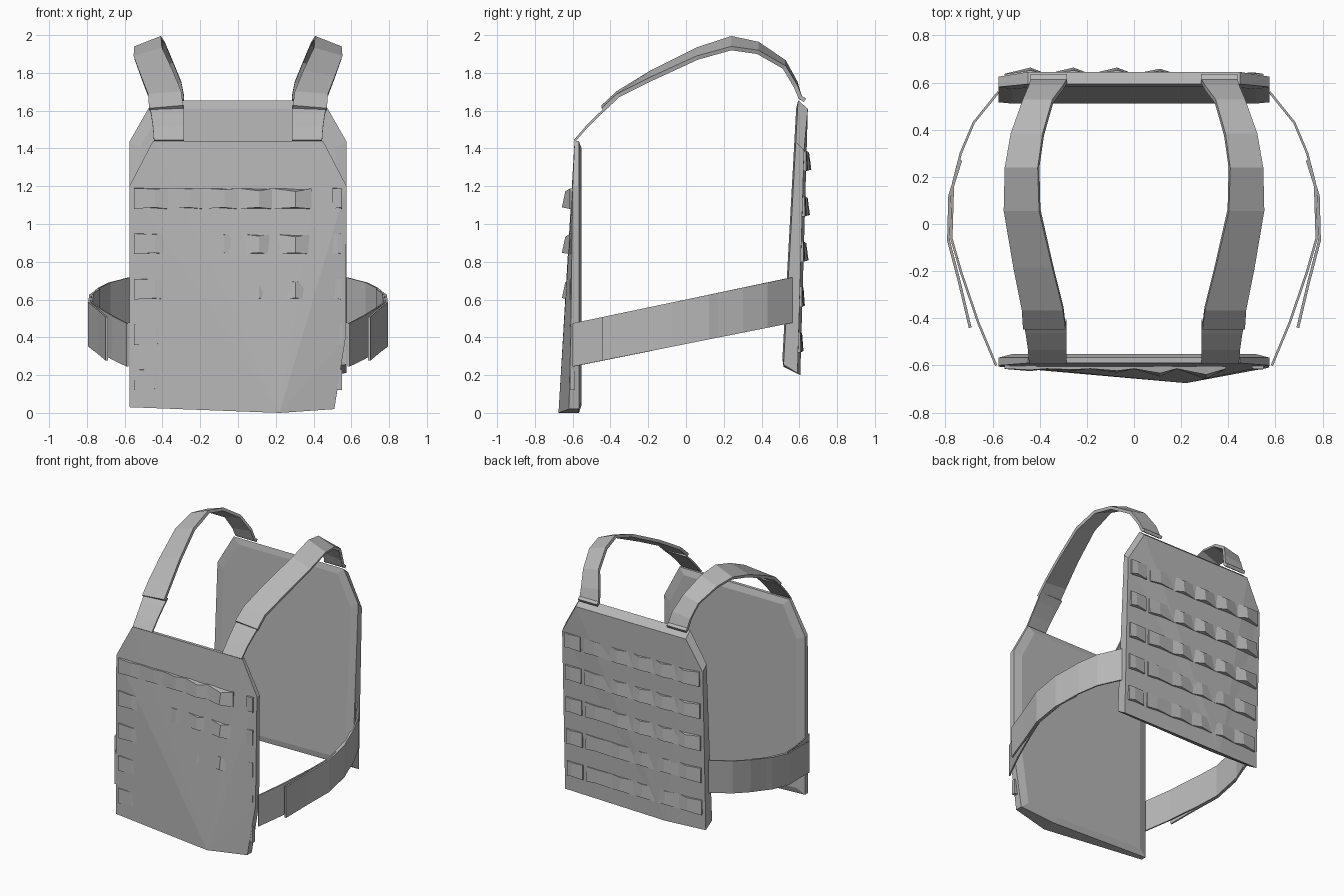
import bpy, bmesh
from mathutils import Vector

old = bpy.data.objects.get("Cube")
if old:
    bpy.data.objects.remove(old, do_unlink=True)

grey = bpy.data.materials.new("matte_grey")
grey.use_nodes = True
tone = (0.47, 0.47, 0.47, 1)
grey.diffuse_color = tone
grey.node_tree.nodes["Principled BSDF"].inputs["Base Color"].default_value = tone


def finish(name, bm, recalc=True):
    if recalc:
        bmesh.ops.recalc_face_normals(bm, faces=bm.faces)
    mesh = bpy.data.meshes.new(name)
    bm.to_mesh(mesh)
    bm.free()
    mesh.materials.append(grey)
    obj = bpy.data.objects.new(name, mesh)
    bpy.context.collection.objects.link(obj)
    return obj


def panel(name, outer, apex, rim_y, lift, inner_shift):
    """Plate bag: outer face fans from the apex corner, inner face has a bevelled rim."""
    bm = bmesh.new()
    n = len(outer)
    front = [bm.verts.new(p) for p in outer]
    rim = [bm.verts.new((x, rim_y(z), z + lift)) for x, y, z in outer]
    mid = Vector((0, 0, sum(p[2] for p in outer) / n))
    inner = []
    for v in rim:
        x, z = v.co.x * 0.9, mid.z + (v.co.z - mid.z) * 0.94
        inner.append(bm.verts.new((x, rim_y(z - lift) + inner_shift, z)))
    for i in range(n):
        j = (i + 1) % n
        if apex not in (i, j):
            bm.faces.new((front[apex], front[i], front[j]))
        bm.faces.new((front[i], front[j], rim[j], rim[i]))
        bm.faces.new((rim[i], rim[j], inner[j], inner[i]))
    bm.faces.new(inner)
    return finish(name, bm)


def ribbon(name, stations, thickness):
    """Webbing through pairs of edge points, mirrored to both sides."""
    bm = bmesh.new()
    pairs = [(bm.verts.new(a), bm.verts.new(b)) for a, b in stations]
    for (a, b), (c, d) in zip(pairs, pairs[1:]):
        bm.faces.new((a, b, d, c))
    obj = finish(name, bm, False)
    solid = obj.modifiers.new("thickness", "SOLIDIFY")
    solid.thickness, solid.offset = thickness, 0
    obj.modifiers.new("both_sides", "MIRROR")
    return obj


def loop_row(name, cells, z, base, side, height=0.11):
    """Row of webbing loops: each cell bulges to a ridge; side is the outward y sign."""
    bm = bmesh.new()
    for x0, x1, bulge in cells:
        rings = []
        for x, out in ((x0, 0.003), ((x0 + x1) / 2 + 0.02, bulge), (x1, 0.003)):
            rings.append([bm.verts.new((x, base + side * d, z + h)) for d, h in (
                (-0.025, 0), (out, 0.008 if out == bulge else 0),
                (out * 0.6, height - out * 0.4), (-0.025, height))])
        for a, b in zip(rings, rings[1:]):
            for i in range(4):
                j = (i + 1) % 4
                bm.faces.new((a[i], a[j], b[j], b[i]))
        bm.faces.new(rings[0])
        bm.faces.new(rings[-1])
    return finish(name, bm)


# Front and back plate bags
panel("front_panel", [
    (-0.575, -0.605, 0.03), (0.22, -0.675, 0), (0.51, -0.62, 0.02), (0.57, -0.61, 0.4),
    (0.575, -0.6, 1.2), (0.45, -0.59, 1.44), (-0.45, -0.59, 1.44), (-0.575, -0.6, 1.2)],
    1, lambda z: -0.567, 0, 0.015)
panel("back_panel", [
    (-0.575, 0.59, 0.21), (-0.25, 0.605, 0.2), (0.575, 0.59, 0.21), (0.575, 0.625, 1.39),
    (0.45, 0.645, 1.61), (-0.45, 0.645, 1.61), (-0.575, 0.625, 1.39)],
    1, lambda z: 0.505 + 0.055 * z, 0.045, -0.008)

# Webbing rows
edges = [-0.55, -0.37, -0.185, 0, 0.18, 0.39]
spans = list(zip(edges, edges[1:]))
front_bulge = [0.012, 0.01, 0.018, 0.035, 0.045]
back_bulge = [0.03, 0.03, 0.03, 0.025, 0.012]
for row in range(5):
    fade = 1 if row < 3 else 0.6
    cells = [(a, b, k * fade) for (a, b), k in zip(spans, front_bulge)]
    cells.append((0.5 - 0.03 * row, 0.55, 0.006))
    loop_row(f"front_loops_{row + 1}", cells, 1.08 - 0.24 * row, -0.612, -1)
    z = 1.28 - 0.24 * row
    cells = [(a, b, k * fade) for (a, b), k in zip(spans, back_bulge)]
    cells.append((0.42, 0.55, 0.01))
    loop_row(f"back_loops_{row + 1}", cells, z, 0.594 + 0.031 * z, 1)

# Shoulder straps: outer x, inner x, y, outer z, inner z
shoulder = [
    (0.47, 0.29, -0.44, 1.605, 1.62), (0.475, 0.3, -0.36, 1.68, 1.695),
    (0.51, 0.345, -0.18, 1.77, 1.805), (0.55, 0.4, 0.06, 1.88, 1.925),
    (0.545, 0.405, 0.24, 1.93, 1.985), (0.52, 0.385, 0.38, 1.91, 1.955),
    (0.47, 0.345, 0.52, 1.83, 1.86), (0.445, 0.3, 0.58, 1.73, 1.75),
    (0.44, 0.285, 0.605, 1.67, 1.67), (0.44, 0.285, 0.63, 1.655, 1.655)]
ribbon("shoulder_straps",
       [((a, y, s), (b, y, t)) for a, b, y, s, t in shoulder], 0.022)
front_strap = [(0.47, -0.41, 1.625), (0.46, -0.46, 1.58), (0.45, -0.53, 1.51), (0.445, -0.59, 1.44)]
ribbon("front_strap_tails", [((x, y, z), (0.287, y, z)) for x, y, z in front_strap], 0.012)


# Waist straps rise toward the back
def waist(path):
    return [((x, y, 0.365 + 0.2 * y), (x, y, 0.6 + 0.21 * y)) for x, y in path]


ribbon("waist_straps", waist([
    (0.575, 0.56), (0.68, 0.43), (0.735, 0.3), (0.768, 0.17), (0.775, -0.06),
    (0.735, -0.2), (0.66, -0.42), (0.585, -0.6)]), 0.01)
ribbon("waist_strap_flaps", waist([
    (0.735, 0.27), (0.782, 0.12), (0.787, -0.07), (0.74, -0.25), (0.695, -0.44)]), 0.012)
